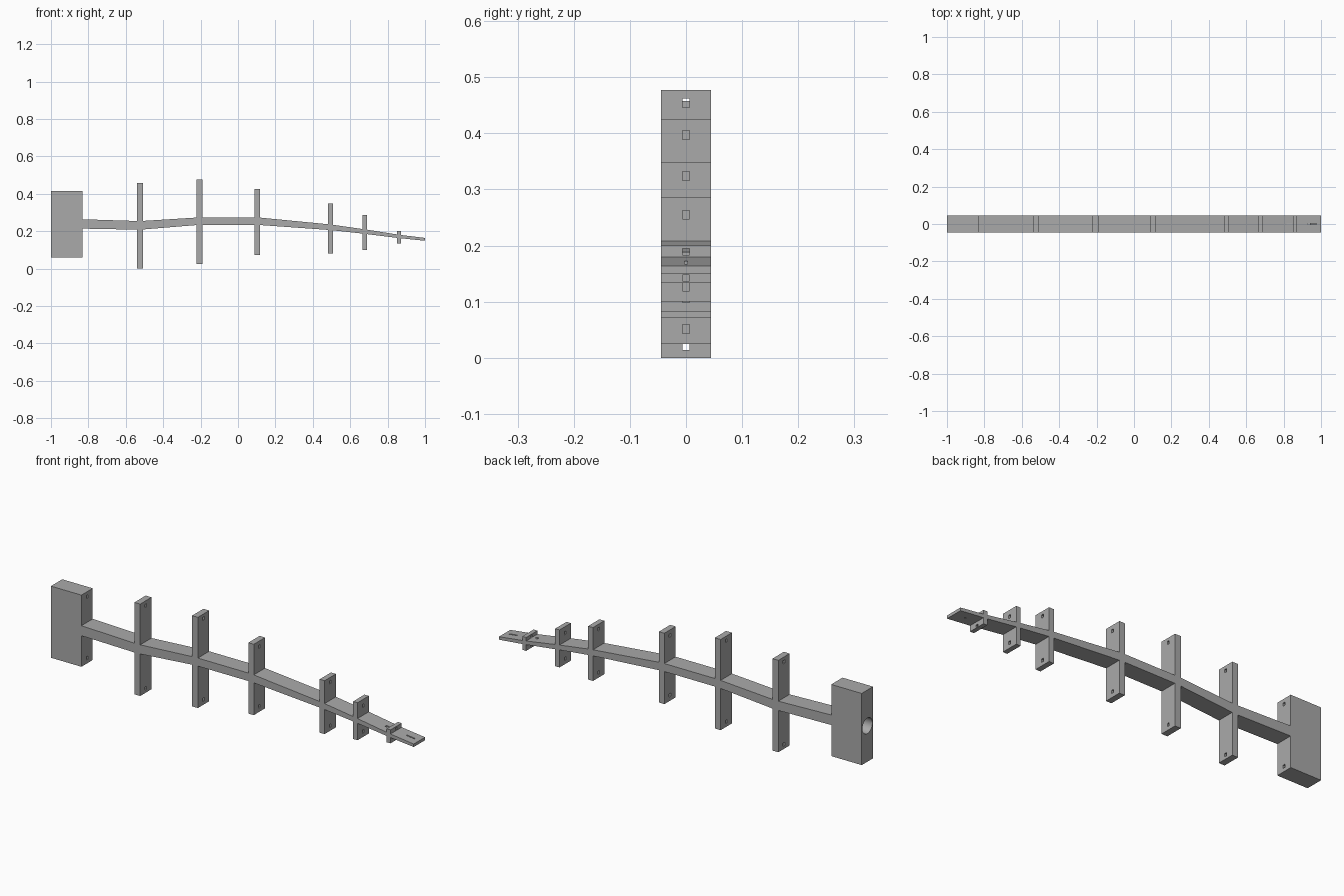
import bpy
import bmesh
from mathutils import Matrix, Vector

cube = bpy.data.objects.get("Cube")
if cube:
    bpy.data.objects.remove(cube)

HALF = 0.0445  # half depth of every part

grey = bpy.data.materials.new("plain grey")
grey.use_nodes = True
COLOUR = (0.4, 0.4, 0.4, 1)
grey.diffuse_color = COLOUR
grey.node_tree.nodes["Principled BSDF"].inputs["Base Color"].default_value = COLOUR


def finish(bm, name):
    bmesh.ops.recalc_face_normals(bm, faces=bm.faces)
    mesh = bpy.data.meshes.new(name)
    bm.to_mesh(mesh)
    bm.free()
    mesh.materials.append(grey)
    obj = bpy.data.objects.new(name, mesh)
    bpy.context.collection.objects.link(obj)
    return obj


def add_box(bm, x, y, z):
    """Add a box given its (low, high) range on each axis."""
    ranges = (x, y, z)
    centre = Vector([(a + b) / 2 for a, b in ranges])
    size = Vector([b - a for a, b in ranges])
    bmesh.ops.create_cube(bm, size=1, matrix=Matrix.LocRotScale(centre, None, size))


def box(name, x, z):
    bm = bmesh.new()
    add_box(bm, x, (-HALF, HALF), z)
    return finish(bm, name)


def cut(obj, bm):
    """Carve the shapes in bm out of obj."""
    cutter = finish(bm, "cutter")
    cutter.hide_render = True
    mod = obj.modifiers.new("cut", "BOOLEAN")
    mod.operation = "DIFFERENCE"
    mod.solver = "EXACT"
    mod.object = cutter
    bpy.context.view_layer.objects.active = obj
    bpy.ops.object.modifier_apply(modifier=mod.name)
    bpy.data.objects.remove(cutter)


def hole_pair(x, heights, tall=0.016):
    """Two small rectangular holes running along x."""
    bm = bmesh.new()
    for z in heights:
        add_box(bm, x, (-0.0065, 0.0065), (z - tall / 2, z + tall / 2))
    return bm


# Spine: a bent, tapering strip swept across the depth
stations = [(-0.84, 0.214, 0.264), (-0.524, 0.208, 0.254), (-0.206, 0.234, 0.274),
            (0.103, 0.234, 0.274), (0.495, 0.206, 0.236), (0.678, 0.186, 0.21),
            (0.861, 0.163, 0.181), (1.0, 0.149, 0.164)]
bm = bmesh.new()
outline = [(x, top) for x, low, top in stations] + [(x, low) for x, low, top in reversed(stations)]
face = bm.faces.new([bm.verts.new((x, -HALF, z)) for x, z in outline])
side = bmesh.ops.extrude_face_region(bm, geom=[face], use_keep_orig=True)
bmesh.ops.translate(bm, vec=(0, 2 * HALF, 0),
                    verts=[v for v in side["geom"] if isinstance(v, bmesh.types.BMVert)])
spine = finish(bm, "spine")

# Grooves near the narrow tip
tip_holes = (0.189, 0.142)
bm = hole_pair((0.815, 0.9), tip_holes, 0.011)
add_box(bm, (0.93, 0.975), (-0.003, 0.003), (0.155, 0.21))
cut(spine, bm)

# Ribs: x centre, thickness, bottom, top, bottom hole, top hole
ribs = [(-0.524, 0.032, 0.0, 0.458, 0.022, 0.434),
        (-0.206, 0.032, 0.025, 0.477, 0.051, 0.454),
        (0.103, 0.03, 0.072, 0.425, 0.1, 0.397),
        (0.495, 0.027, 0.082, 0.348, 0.107, 0.324),
        (0.678, 0.024, 0.1, 0.287, 0.127, 0.255),
        (0.861, 0.021, 0.133, 0.2, tip_holes[1], tip_holes[0])]
for i, (x, thick, low, top, hole_low, hole_top) in enumerate(ribs, 1):
    rib = box(f"rib_{i}", (x - thick / 2, x + thick / 2), (low, top))
    tall = 0.011 if i == len(ribs) else 0.016
    cut(rib, hole_pair((x - 0.04, x + 0.04), (hole_low, hole_top), tall))

# End block with two blind holes inside and a round socket outside
block = box("end_block", (-1.0, -0.832), (0.059, 0.416))
bm = hole_pair((-0.88, -0.8), (0.085, 0.39))
bmesh.ops.create_cone(bm, cap_ends=True, segments=32, radius1=0.039, radius2=0.039, depth=0.2,
                      matrix=Matrix.Translation((-1.0, 0, 0.238)) @ Matrix.Rotation(1.5708, 4, "Y"))
cut(block, bm)
bpy.context.view_layer.objects.active = block
block.select_set(True)
bpy.ops.object.shade_smooth_by_angle()
